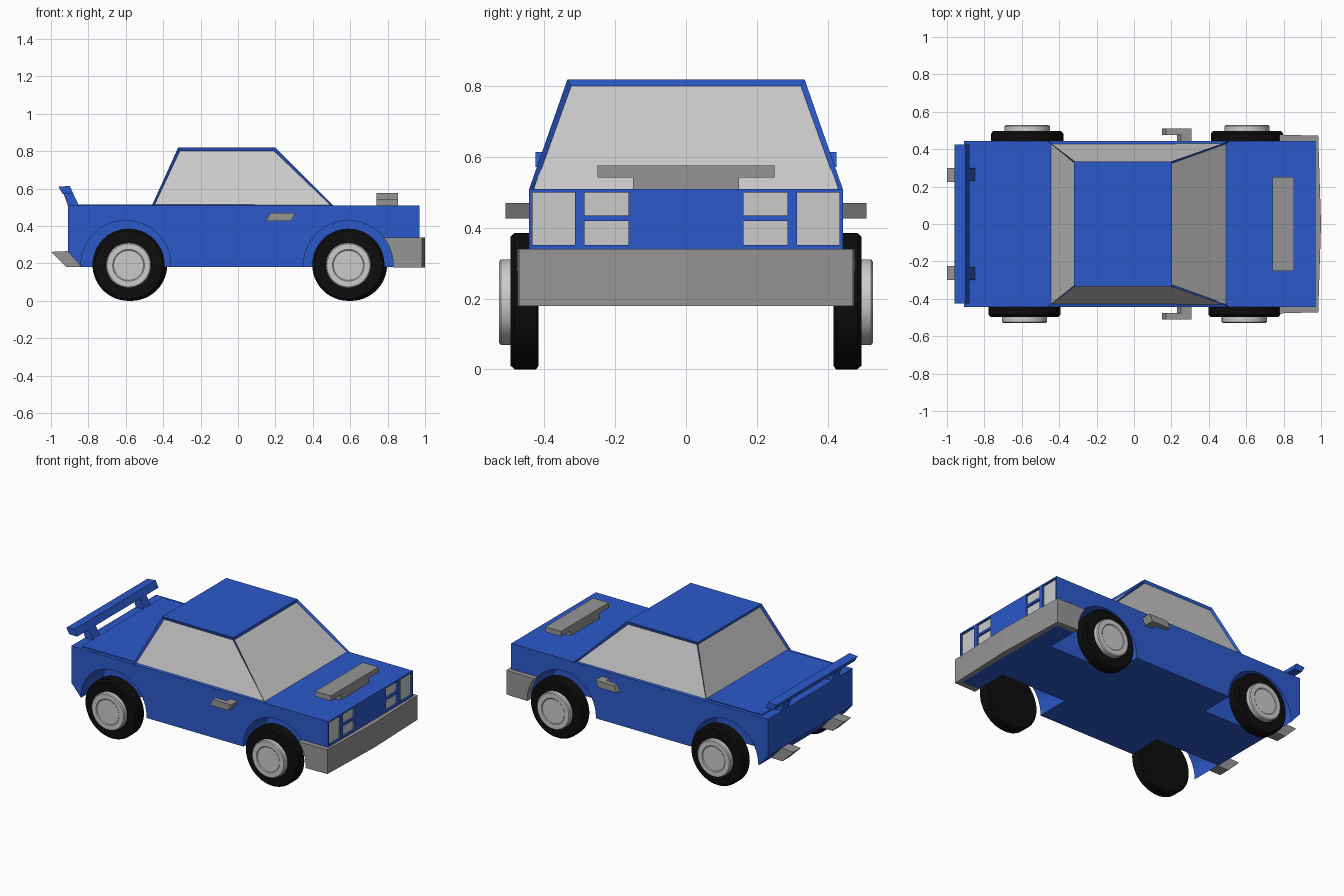
import bpy, bmesh, math
from mathutils import Vector

if "Cube" in bpy.data.objects:
    bpy.data.objects.remove(bpy.data.objects["Cube"])


def material(name, color):
    m = bpy.data.materials.new(name)
    m.diffuse_color = (*color, 1)
    m.use_nodes = True
    m.node_tree.nodes["Principled BSDF"].inputs["Base Color"].default_value = m.diffuse_color
    return m


BLUE = material("blue_paint", (0.025, 0.10, 0.60))
BLACK = material("rubber", (0.004, 0.004, 0.004))
GLASS = material("light_grey", (0.52, 0.52, 0.52))
GREY = material("trim_grey", (0.30, 0.30, 0.30))


def finish(name, bm, mat):
    bmesh.ops.recalc_face_normals(bm, faces=bm.faces[:])
    mesh = bpy.data.meshes.new(name)
    bm.to_mesh(mesh)
    bm.free()
    mesh.materials.append(mat)
    obj = bpy.data.objects.new(name, mesh)
    bpy.context.collection.objects.link(obj)
    return obj


def prism(name, pts, axis, a, b, mat, shear=0.0):
    """Extrude a profile: axis 'y' takes (x, z) points, axis 'z' takes (x, y)."""
    bm = bmesh.new()

    def place(p, t):
        if axis == 'y':
            return (p[0], t, p[1])
        return (p[0] + shear * (t - a), p[1], t)
    lo = [bm.verts.new(place(p, a)) for p in pts]
    hi = [bm.verts.new(place(p, b)) for p in pts]
    bm.faces.new(lo)
    bm.faces.new(hi)
    n = len(pts)
    for i in range(n):
        j = (i + 1) % n
        bm.faces.new((lo[i], lo[j], hi[j], hi[i]))
    return finish(name, bm, mat)


def box(name, x, y, z, mat):
    return prism(name, [(x[0], z[0]), (x[1], z[0]), (x[1], z[1]), (x[0], z[1])],
                 'y', y[0], y[1], mat)


def cut(obj, cutter):
    mod = obj.modifiers.new("cut", 'BOOLEAN')
    mod.operation = 'DIFFERENCE'
    mod.solver = 'EXACT'
    mod.object = cutter
    cutter.hide_render = True
    cutter.hide_viewport = True


def lathe(name, profile, cx, cz, side, mat):
    """Spin (radius, y) points about a wheel axle."""
    bm = bmesh.new()
    vs = [bm.verts.new((cx + r, side * y, cz)) for r, y in profile]
    es = [bm.edges.new(pair) for pair in zip(vs, vs[1:])]
    bmesh.ops.spin(bm, geom=vs + es, cent=(cx, 0, cz), axis=(0, 1, 0),
                   angle=2 * math.pi, steps=48)
    bmesh.ops.remove_doubles(bm, verts=bm.verts[:], dist=1e-5)
    obj = finish(name, bm, mat)
    bpy.ops.object.select_all(action='DESELECT')
    obj.select_set(True)
    bpy.context.view_layer.objects.active = obj
    bpy.ops.object.shade_smooth_by_angle(angle=math.radians(30))
    return obj


# Lower body and wraparound front bumper
body = prism("body", [(-0.91, 0.265), (-0.835, 0.18), (0.97, 0.18), (0.97, 0.51), (-0.91, 0.51)],
             'y', -0.443, 0.443, BLUE)
bumper = prism("front_bumper", [(0.70, -0.48), (0.985, -0.472), (1.0, 0), (0.985, 0.472), (0.70, 0.48),
                                (0.70, 0.435), (0.96, 0.435), (0.96, -0.435), (0.70, -0.435)],
               'z', 0.179, 0.34, GREY)
box("trunk_lid", (-0.85, -0.45), (-0.42, 0.42), (0.50, 0.516), BLUE)

# Wheel wells
for x in (-0.60, 0.59):
    for s in (-1, 1):
        ring = [(x + 0.24 * math.cos(t * math.tau / 48), 0.19 + 0.24 * math.sin(t * math.tau / 48))
                for t in range(48)]
        well = prism("wheel_well_cutter", ring, 'y', s * 0.22, s * 0.60, BLUE)
        cut(body, well)
        if x > 0:
            cut(bumper, well)

# Recessed headlights
for s in (-1, 1):
    for name, y0, y1, z0, z1 in (("corner_light", 0.314, 0.434, 0.352, 0.50),
                                 ("upper_headlight", 0.163, 0.287, 0.435, 0.50),
                                 ("lower_headlight", 0.163, 0.287, 0.352, 0.42)):
        cut(body, box("light_cutter", (0.945, 1.05), (s * y0, s * y1), (z0, z1), BLUE))
        box(name, (0.94, 0.958), (s * y0, s * y1), (z0, z1), GLASS)

# Cabin with inset windows
bm = bmesh.new()
corners = ((-1, -1), (1, -1), (1, 1), (-1, 1))
low = [bm.verts.new((0.51 if a > 0 else -0.46, b * 0.443, 0.51)) for a, b in corners]
top = [bm.verts.new((0.20 if a > 0 else -0.32, b * 0.335, 0.82)) for a, b in corners]
bm.faces.new(low[::-1])
bm.faces.new(top)
sides = [bm.faces.new((low[i], low[(i + 1) % 4], top[(i + 1) % 4], top[i])) for i in range(4)]
bm.normal_update()
bmesh.ops.inset_individual(bm, faces=sides, thickness=0.018, depth=-0.012)
panes = [[v.co.copy() for v in f.verts] for f in sides]
bmesh.ops.delete(bm, geom=sides, context='FACES_ONLY')
finish("cabin", bm, BLUE)
for name, pane in zip(("right_window", "windscreen", "left_window", "rear_window"), panes):
    normal = (pane[1] - pane[0]).cross(pane[3] - pane[0]).normalized()
    bm = bmesh.new()
    face = bm.faces.new([bm.verts.new(p - normal * 0.006) for p in pane])
    ext = bmesh.ops.extrude_face_region(bm, geom=[face])
    bmesh.ops.translate(bm, vec=normal * 0.006,
                        verts=[v for v in ext["geom"] if isinstance(v, bmesh.types.BMVert)])
    finish(name, bm, GLASS)

# Bonnet scoop
box("scoop_base", (0.74, 0.855), (-0.15, 0.15), (0.505, 0.545), GREY)
box("scoop_top", (0.74, 0.855), (-0.25, 0.25), (0.543, 0.577), GREY)

# Rear wing blade
prism("wing_blade", [(-0.96, 0.61), (-0.90, 0.615), (-0.88, 0.572), (-0.938, 0.572)],
      'y', -0.425, 0.425, BLUE)

for s in (-1, 1):
    # Wing supports and exhausts
    prism("wing_support", [(-0.935, 0.58), (-0.885, 0.58), (-0.848, 0.505), (-0.908, 0.505)],
          'y', s * 0.23, s * 0.30, BLUE)
    prism("exhaust", [(-1.0, 0.262), (-0.908, 0.266), (-0.835, 0.18), (-0.917, 0.18)],
          'y', s * 0.225, s * 0.30, GREY)
    # Slanted L-shaped side handles
    prism("side_handle", [(0.15, s * 0.51), (0.285, s * 0.51), (0.285, s * 0.43), (0.23, s * 0.43),
                          (0.23, s * 0.477), (0.15, s * 0.477)], 'z', 0.427, 0.47, GREY, shear=0.5)
    # Wheels
    for x in (-0.585, 0.59):
        cx = x + (0.014 if s > 0 else 0)
        lathe("tyre", [(0, 0.417), (0.183, 0.417), (0.193, 0.424), (0.193, 0.484),
                       (0.182, 0.496), (0, 0.496)], cx, 0.193, s, BLACK)
        lathe("hubcap", [(0, 0.47), (0.121, 0.47), (0.121, 0.523), (0.115, 0.528),
                         (0.085, 0.528), (0.080, 0.524), (0, 0.524)], cx, 0.19, s, GLASS)
